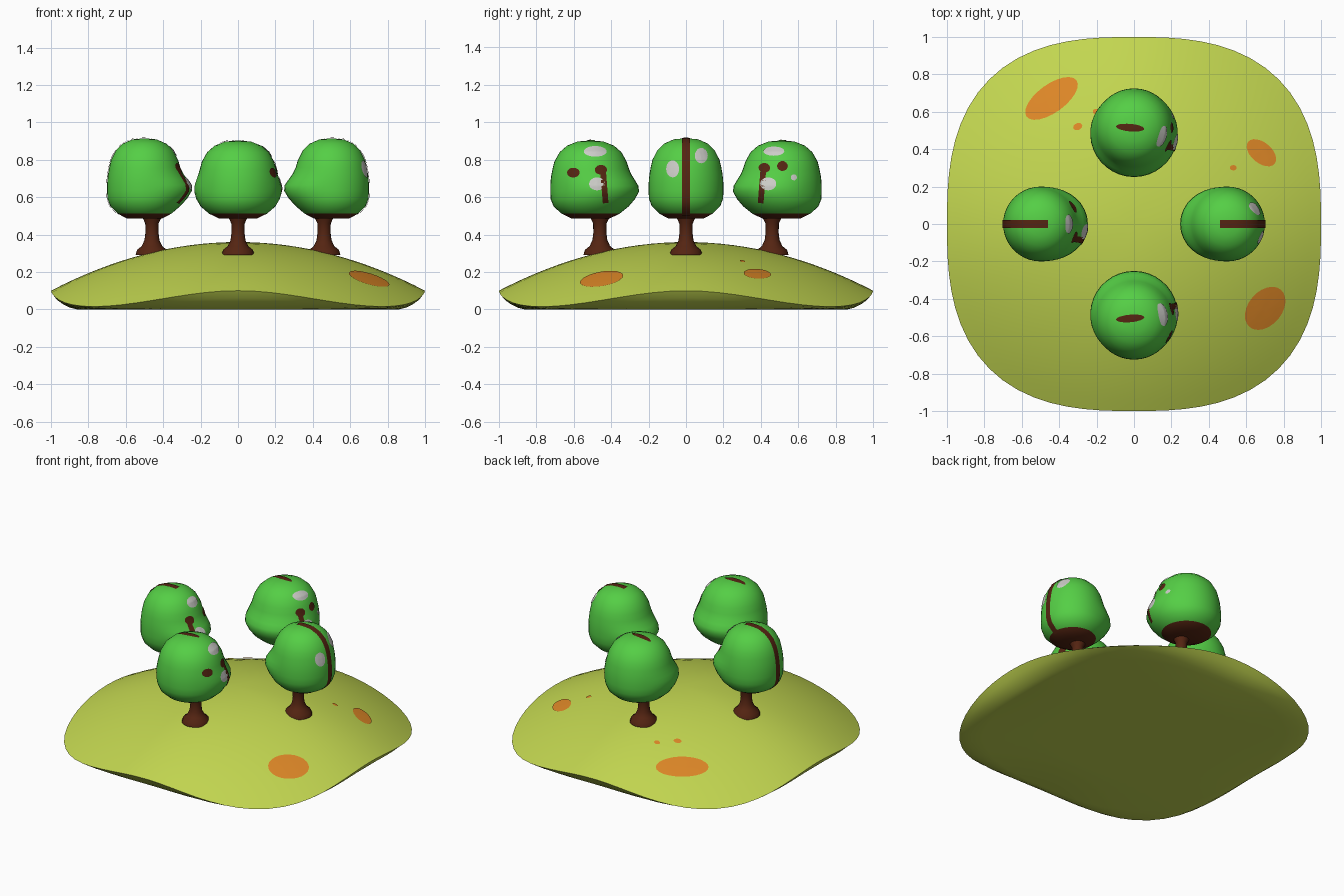
import bpy
import bmesh
from math import sin, cos, pi, exp, radians
from mathutils import Vector
from mathutils.bvhtree import BVHTree

cube = bpy.data.objects.get("Cube")
if cube:
    bpy.data.objects.remove(cube)


def material(name, rgb):
    m = bpy.data.materials.new(name)
    m.use_nodes = True
    m.diffuse_color = (*rgb, 1)
    m.node_tree.nodes["Principled BSDF"].inputs["Base Color"].default_value = (*rgb, 1)
    return m


GRASS = material("grass_lime", (0.54, 0.67, 0.08))
LEAF = material("leaf_green", (0.09, 0.62, 0.06))
BARK = material("bark_brown", (0.09, 0.018, 0.006))
ORANGE = material("orange_patch", (0.72, 0.24, 0.02))
PALE = material("pale_grey", (0.60, 0.60, 0.57))


def finish(name, bm, mats, angle=50):
    """Turn a bmesh into a smooth shaded object."""
    mesh = bpy.data.meshes.new(name)
    bm.to_mesh(mesh)
    bm.free()
    ob = bpy.data.objects.new(name, mesh)
    bpy.context.collection.objects.link(ob)
    for m in mats:
        mesh.materials.append(m)
    bpy.ops.object.select_all(action='DESELECT')
    ob.select_set(True)
    bpy.context.view_layer.objects.active = ob
    bpy.ops.object.shade_smooth_by_angle(angle=radians(angle))
    return ob


def loft(rows, point, segs):
    """Closed skin through rings; point(row, angle) gives each position."""
    bm = bmesh.new()
    rings = [[bm.verts.new(point(row, 2 * pi * i / segs)) for i in range(segs)]
             for row in rows]
    for a, b in zip(rings, rings[1:]):
        for i in range(segs):
            j = (i + 1) % segs
            bm.faces.new((a[i], a[j], b[j], b[i]))
    bmesh.ops.remove_doubles(bm, verts=bm.verts, dist=0.0005)
    bmesh.ops.holes_fill(bm, edges=[e for e in bm.edges if e.is_boundary])
    bmesh.ops.recalc_face_normals(bm, faces=bm.faces)
    return bm


def drape(name, mat, surface, rays):
    """Lay a grid of rays (origin, direction) on a surface as a thin decal."""
    bm = bmesh.new()
    grid = []
    for row in rays:
        line = []
        for origin, d in row:
            hit, normal, _, _ = surface.ray_cast(origin, d)
            if hit is not None and normal.dot(d) > 0:
                normal = -normal
            line.append(bm.verts.new(hit + normal * 0.004) if hit is not None else None)
        grid.append(line)
    for a, b in zip(grid, grid[1:]):
        for i in range(len(a) - 1):
            quad = (a[i], a[i + 1], b[i + 1], b[i])
            if None not in quad:
                bm.faces.new(quad)
    bmesh.ops.remove_doubles(bm, verts=bm.verts, dist=0.0004)
    bm.normal_update()
    d = rays[0][0][1]
    if sum(f.normal.dot(d) for f in bm.faces) > 0:
        bmesh.ops.reverse_faces(bm, faces=bm.faces)
    finish(name, bm, [mat])


def plane_ray(axis, u, v):
    """Ray along -x through (y, z), or along -z through (x, y)."""
    if axis == 'x':
        return Vector((5, u, v)), Vector((-1, 0, 0))
    return Vector((u, v, 5)), Vector((0, 0, -1))


def spot(name, mat, surface, axis, u, v, a, b, turn=0):
    t = radians(turn)
    rays = []
    for k in range(6):
        r = max(k / 5, 0.001)
        row = []
        for i in range(25):
            p, q = a * r * cos(i * pi / 12), b * r * sin(i * pi / 12)
            row.append(plane_ray(axis, u + p * cos(t) - q * sin(t),
                                 v + p * sin(t) + q * cos(t)))
        rays.append(row)
    drape(name, mat, surface, rays)


def streak(name, mat, surface, axis, start, end, half):
    s, e = Vector(start), Vector(end)
    side = Vector((s.y - e.y, e.x - s.x)).normalized() * half
    rays = [[plane_ray(axis, *(s.lerp(e, k / 12) + side * w)) for w in (-1, 0, 1)]
            for k in range(13)]
    drape(name, mat, surface, rays)


# Hill: rounded square dome with a rim that dips at the corners
def hill_point(row, angle):
    t, under = row
    n = 2.7
    c, s = cos(angle), sin(angle)
    r = t * (abs(c) ** n + abs(s) ** n) ** (-1 / n)
    rim = 0.015 + 0.085 * cos(2 * angle) ** 2
    z = rim + (0.36 - rim) * (1 - t * t) if under is None else rim * under
    return r * c, r * s, z


top_rows = [(k / 16, None) for k in range(17)]
under_rows = [(0.975, 0.62), (0.94, 0.32), (0.90, 0.1), (0.86, 0), (0.5, 0.0), (0, 0.0)]
hill_mesh = loft(top_rows + under_rows, hill_point, 72)
hill = BVHTree.FromBMesh(hill_mesh)
finish("hill", hill_mesh, [GRASS])

for i, data in enumerate([(0.70, -0.45, 0.13, 0.09, 50), (-0.44, 0.67, 0.165, 0.075, 36),
                          (0.68, 0.38, 0.092, 0.055, -40), (-0.30, 0.52, 0.025, 0.018, 20),
                          (-0.20, 0.60, 0.02, 0.015, 0), (0.53, 0.30, 0.018, 0.014, 0)]):
    spot(f"ground_patch_{i + 1}", ORANGE, hill, 'z', *data)

# Trees: flared trunk and a gumdrop crown with a brim facing the middle
TRUNK = [(0.088, 0.29), (0.08, 0.318), (0.055, 0.338), (0.04, 0.37),
         (0.035, 0.41), (0.036, 0.46), (0.055, 0.50)]
CROWN = [(0, 0.485), (0.10, 0.485), (0.155, 0.512), (0.197, 0.55), (0.213, 0.59),
         (0.215, 0.63), (0.215, 0.66), (0.213, 0.69), (0.209, 0.72), (0.203, 0.75),
         (0.193, 0.79), (0.165, 0.84), (0.125, 0.875), (0.07, 0.897), (0, 0.903)]


def tree(name, x, y):
    out = Vector((x, y, 0))
    finish(name + "_trunk", loft(TRUNK, lambda p, a: (
        x * 0.46 + p[0] * cos(a), y * 0.46 + p[0] * sin(a), p[1]), 16), [BARK])

    centre = out * (0.5 if x else 0.51)
    size = 0.93 if x else 1.0

    def crown_point(p, a):
        d = Vector((cos(a), sin(a), 0))
        inward = -d.dot(out)
        if x:
            push = 0.055 * max(0, inward) ** 2
        else:
            push = 0.045 * max(0, 0.4 + 0.6 * inward)
        r = p[0] * size
        if r:
            r += push * exp(-((p[1] - 0.64) / 0.065) ** 2)
        z = p[1] + (0.012 * (p[1] - 0.485) / 0.42 if x else 0)
        return centre + d * r + Vector((0, 0, z))

    bm = loft(CROWN, crown_point, 40)
    for f in bm.faces:
        f.material_index = int(f.calc_center_median().z < 0.515)
    surface = BVHTree.FromBMesh(bm)
    finish(name + "_crown", bm, [LEAF, BARK])

    # Stripe over the outer side of the side trees, short bar on the others
    if x:
        mid = centre + Vector((0, 0, 0.68))
        rays = []
        for k in range(25):
            a = radians(100 - k * 6.4)
            d = Vector((x * cos(a), 0, sin(a)))
            rays.append([(mid + d * 2 + Vector((0, w, 0)), -d)
                         for w in (-0.02, 0, 0.02)])
        drape(name + "_stripe", BARK, surface, rays)
    else:
        spot(name + "_top_bar", BARK, surface, 'z', -0.02, centre.y + 0.005,
             0.075, 0.02, -5 * y)
    return surface


def decorate(name, surface, browns, pales, line=None):
    for i, data in enumerate(browns):
        spot(f"{name}_brown_spot_{i + 1}", BARK, surface, 'x', *data)
    for i, data in enumerate(pales):
        spot(f"{name}_pale_spot_{i + 1}", PALE, surface, 'x', *data)
    if line:
        streak(name + "_streak", BARK, surface, 'x', *line, 0.015)


decorate("front_tree", tree("front_tree", 0, -1),
         [(-0.60, 0.73, 0.033, 0.026), (-0.455, 0.745, 0.032, 0.026)],
         [(-0.485, 0.842, 0.06, 0.028), (-0.475, 0.67, 0.042, 0.034)],
         ((-0.445, 0.75), (-0.43, 0.57)))
decorate("back_tree", tree("back_tree", 0, 1),
         [(0.42, 0.755, 0.03, 0.026), (0.515, 0.765, 0.028, 0.026)],
         [(0.47, 0.843, 0.055, 0.024), (0.44, 0.67, 0.042, 0.034),
          (0.575, 0.705, 0.016, 0.016)],
         ((0.415, 0.75), (0.40, 0.57)))
decorate("right_tree", tree("right_tree", 1, 0), [],
         [(-0.07, 0.75, 0.034, 0.045), (0.08, 0.82, 0.034, 0.04)])
decorate("left_tree", tree("left_tree", -1, 0),
         [(0.09, 0.75, 0.03, 0.026), (-0.07, 0.755, 0.03, 0.026)],
         [(0.0, 0.845, 0.05, 0.028), (-0.04, 0.67, 0.04, 0.034)],
         ((-0.075, 0.76), (-0.10, 0.57)))
